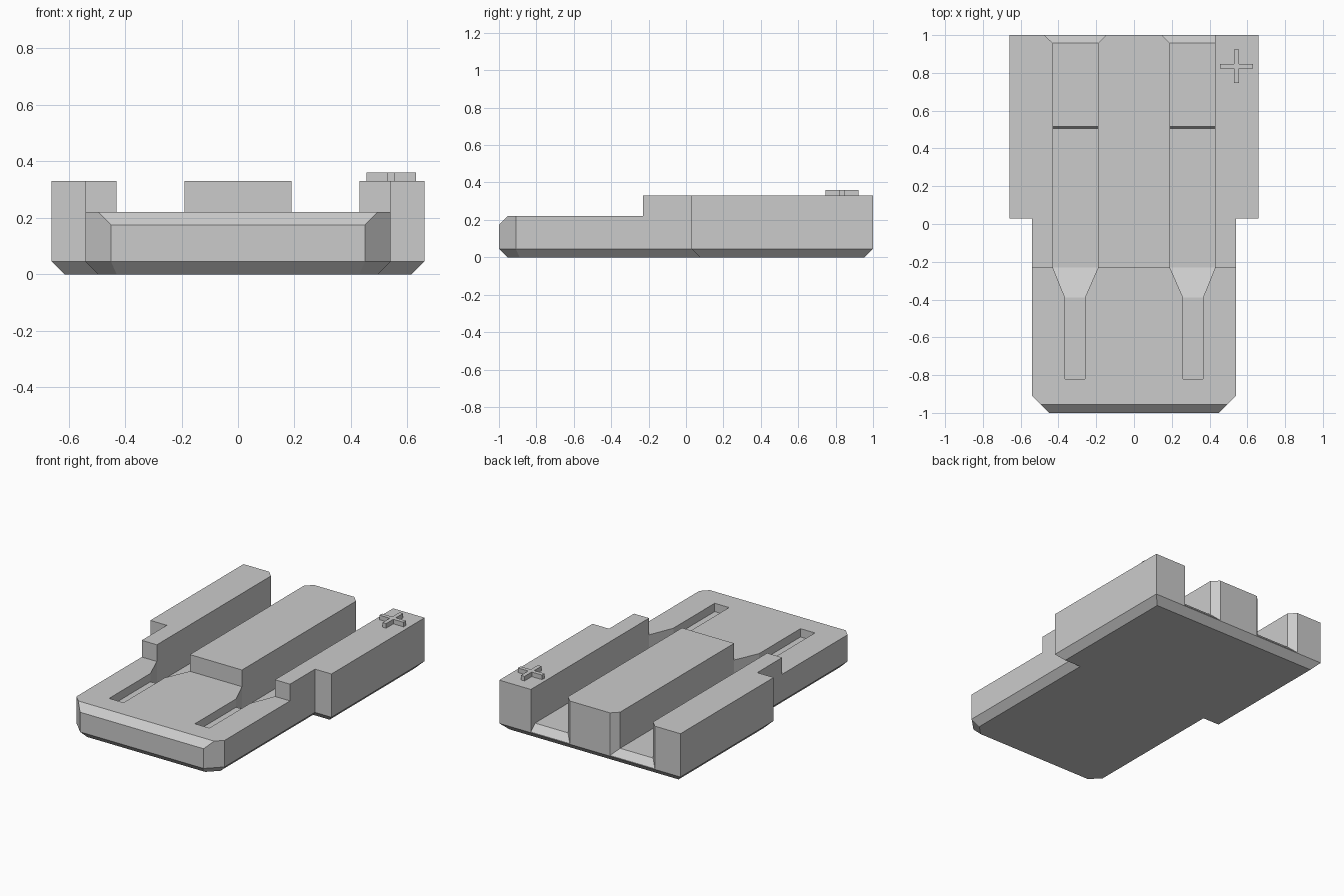
import bpy
import bmesh

cube = bpy.data.objects.get("Cube")
if cube:
    bpy.data.objects.remove(cube, do_unlink=True)

grey = bpy.data.materials.new("plain grey")
grey.use_nodes = True
grey.diffuse_color = (0.6, 0.6, 0.6, 1)
grey.node_tree.nodes["Principled BSDF"].inputs["Base Color"].default_value = (0.6, 0.6, 0.6, 1)


def loft(name, rings):
    """Join equal-sized rings of points into a closed flat-faced solid."""
    bm = bmesh.new()
    loops = [[bm.verts.new(p) for p in ring] for ring in rings]
    n = len(loops[0])
    for a, b in zip(loops, loops[1:]):
        for i in range(n):
            j = (i + 1) % n
            bm.faces.new((a[i], a[j], b[j], b[i]))
    bm.faces.new(loops[0])
    bm.faces.new(loops[-1])
    bmesh.ops.recalc_face_normals(bm, faces=bm.faces)
    mesh = bpy.data.meshes.new(name)
    bm.to_mesh(mesh)
    bm.free()
    mesh.materials.append(grey)
    obj = bpy.data.objects.new(name, mesh)
    bpy.context.collection.objects.link(obj)
    return obj


def cut(target, cutter):
    """Subtract the cutter for good and remove it."""
    mod = target.modifiers.new("cut", 'BOOLEAN')
    mod.operation = 'DIFFERENCE'
    mod.solver = 'EXACT'
    mod.object = cutter
    cutter.hide_render = True
    bpy.context.view_layer.objects.active = target
    bpy.ops.object.modifier_apply(modifier=mod.name)
    bpy.data.objects.remove(cutter, do_unlink=True)


def outline(half, z):
    """Mirror half an outline across x."""
    return [(x, y, z) for x, y in half] + [(-x, y, z) for x, y in reversed(half)]


# Stepped body with a bevelled underside
side = [(0.45, -1), (0.54, -0.91), (0.54, 0.03), (0.66, 0.03), (0.66, 1)]
inset = [(0.43, -0.955), (0.495, -0.89), (0.495, 0.075), (0.615, 0.075), (0.615, 0.955)]
body = loft("body", [outline(inset, 0), outline(side, 0.045), outline(side, 0.33)])

# Lowered front deck with a sloping front edge
deck = [(-1.1, 0.4), (-0.23, 0.4), (-0.23, 0.22), (-0.955, 0.22), (-1.1, 0.075)]
cut(body, loft("deck_cutter", [[(x, y, z) for y, z in deck] for x in (-1, 1)]))

# Channels: slot, funnel, stepped floor and flared rear mouth
# each station is y, inner x, outer x, floor z
for sign, mouth in ((-1, 0.575), (1, 0.43)):
    stations = [
        (-0.82, 0.26, 0.365, 0.165),
        (-0.39, 0.26, 0.365, 0.165),
        (-0.23, 0.19, 0.43, 0.075),
        (0.505, 0.19, 0.43, 0.075),
        (0.515, 0.19, 0.43, 0.092),
        (0.957, 0.19, 0.43, 0.092),
        (1.1, 0.045, mouth, -0.05),
    ]
    rings = [[(sign * a, y, z), (sign * b, y, z), (sign * b, y, 0.4), (sign * a, y, 0.4)]
             for y, a, b, z in stations]
    cut(body, loft("channel_cutter", rings))

# Raised plus mark on the left rail
w, r = 0.013, 0.088
arm = [(r, -w), (r, w), (w, w)]
plus = []
for _ in range(4):
    plus += arm
    arm = [(-y, x) for x, y in arm]
loft("plus_mark", [[(0.543 + x, 0.835 + y, z) for x, y in plus] for z in (0.33, 0.36)])
